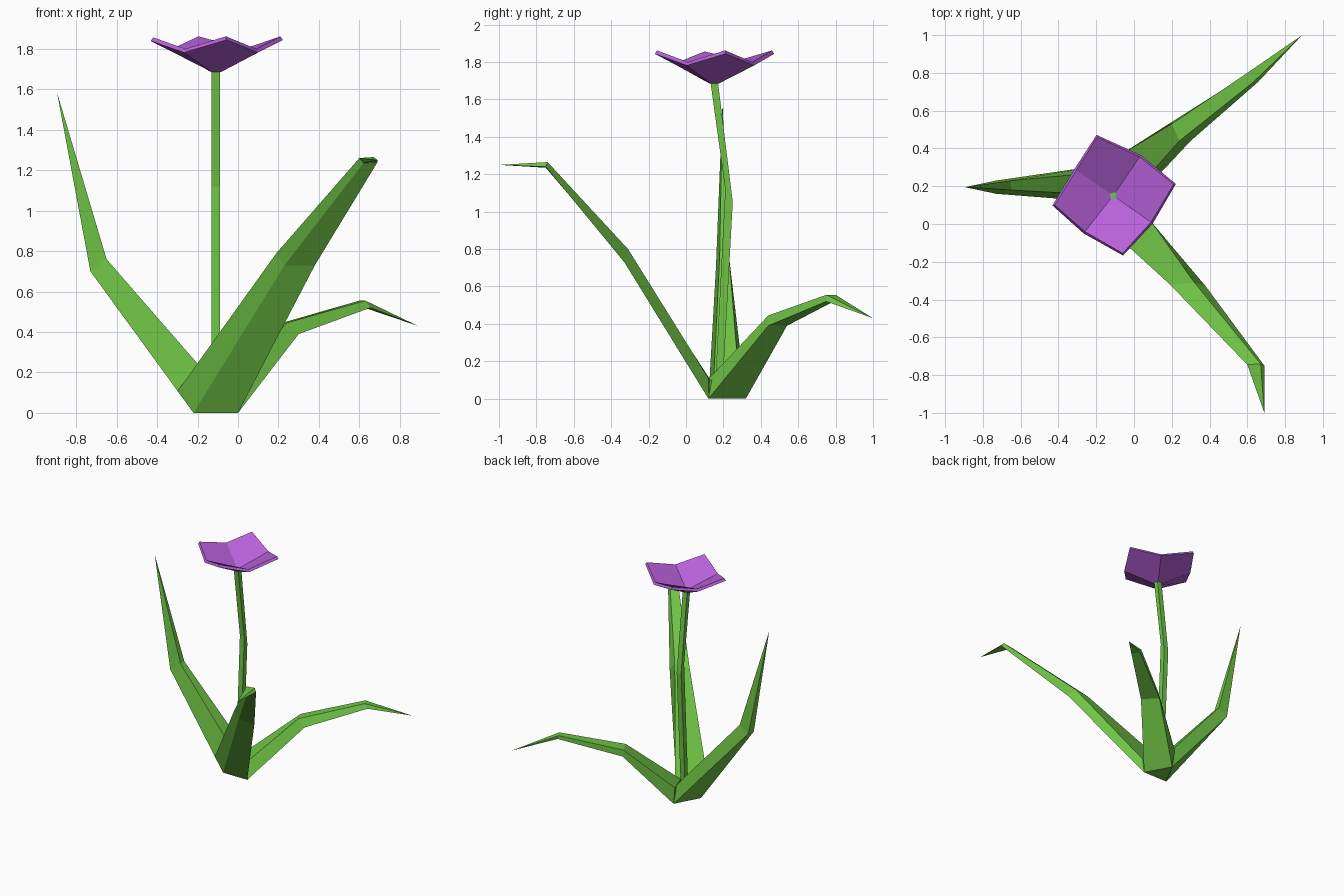
import bpy, bmesh
from mathutils import Vector

if "Cube" in bpy.data.objects:
    bpy.data.objects.remove(bpy.data.objects["Cube"])


def material(name, rgb):
    m = bpy.data.materials.new(name)
    m.diffuse_color = (*rgb, 1)
    m.use_nodes = True
    m.node_tree.nodes["Principled BSDF"].inputs["Base Color"].default_value = m.diffuse_color
    return m


green = material("leaf_green", (0.16, 0.55, 0.06))
purple = material("petal_purple", (0.48, 0.12, 0.70))


def loft(name, rings, mat, tip=None):
    """Skin matching rings of points, closing the end with a cap or a point."""
    bm = bmesh.new()
    loops = [[bm.verts.new(p) for p in ring] for ring in rings]
    n = len(loops[0])
    bm.faces.new(loops[0])
    for a, b in zip(loops, loops[1:]):
        for i in range(n):
            j = (i + 1) % n
            bm.faces.new((a[i], a[j], b[j], b[i]))
    end = loops[-1]
    if tip:
        t = bm.verts.new(tip)
        for i in range(n):
            bm.faces.new((end[i], end[(i + 1) % n], t))
    else:
        bm.faces.new(end)
    bmesh.ops.recalc_face_normals(bm, faces=bm.faces)
    me = bpy.data.meshes.new(name)
    bm.to_mesh(me)
    bm.free()
    me.materials.append(mat)
    ob = bpy.data.objects.new(name, me)
    bpy.context.collection.objects.link(ob)
    return ob


# Three-sided root block shared by the leaves
left, right, back = (-0.22, 0.12), (0.0, 0.12), (-0.11, 0.32)
loft("root", [[(*p, 0) for p in (left, right, back)],
              [(-0.22, 0.125, 0.09), (-0.01, 0.125, 0.10), (-0.11, 0.30, 0.10)]], green)

# Leaves: rings run bottom-left, bottom-right, top-right, top-left
loft("front_leaf", [
    [(*left, 0), (*right, 0), (0.015, 0.12, 0.11), (-0.298, 0.125, 0.109)],
    [(0.23, -0.32, 0.73), (0.38, -0.33, 0.73), (0.32, -0.31, 0.80), (0.19, -0.32, 0.79)],
    [(0.62, -0.75, 1.235), (0.69, -0.75, 1.24), (0.67, -0.74, 1.265), (0.60, -0.745, 1.26)],
], green, (0.69, -1.0, 1.25))

loft("back_leaf", [
    [(*back, 0), (*right, 0), (-0.04, 0.125, 0.11), (-0.13, 0.33, 0.14)],
    [(0.20, 0.54, 0.39), (0.30, 0.44, 0.39), (0.24, 0.44, 0.445), (0.20, 0.53, 0.44)],
    [(0.61, 0.80, 0.525), (0.655, 0.75, 0.52), (0.63, 0.75, 0.555), (0.60, 0.80, 0.555)],
], green, (0.89, 1.0, 0.43))

loft("left_leaf", [
    [(*left, 0), (*back, 0), (-0.11, 0.28, 0.14), (-0.11, 0.15, 0.14)],
    [(-0.73, 0.16, 0.70), (-0.73, 0.23, 0.71), (-0.65, 0.23, 0.76), (-0.65, 0.18, 0.76)],
], green, (-0.895, 0.195, 1.585))

# Square bent stem: (front y, front z, back y, back z) per ring
path = [(0.155, 0.05, 0.195, 0.05), (0.21, 1.12, 0.25, 1.05), (0.13, 1.70, 0.17, 1.70)]
loft("stem", [[(-0.13, fy, fz), (-0.09, fy, fz), (-0.09, by, bz), (-0.13, by, bz)]
              for fy, fz, by, bz in path], green)

# Four kite-shaped petals round the stem top
centre = Vector((-0.11, 0.15, 1.695))
sides = [Vector(v) for v in ((-0.26, -0.04, 1.80), (0.09, 0.01, 1.80),
                             (0.03, 0.355, 1.80), (-0.305, 0.285, 1.81))]
tips = [Vector(v) for v in ((-0.06, -0.155, 1.862), (0.21, 0.21, 1.862),
                            (-0.195, 0.46, 1.862), (-0.42, 0.10, 1.857))]
for i in range(4):
    a, b, t = sides[i], sides[(i + 1) % 4], tips[i]
    inner = [centre + (p - centre) * 0.09 for p in (a, b)]
    top = [inner[0], a, t, b, inner[1]]
    under = []
    for p in top:
        out = Vector((p.x - centre.x, p.y - centre.y, 0)).normalized()
        under.append(p + out * 0.012 + Vector((0, 0, -0.018)))
    loft(f"petal_{i + 1}", [under, top], purple)
